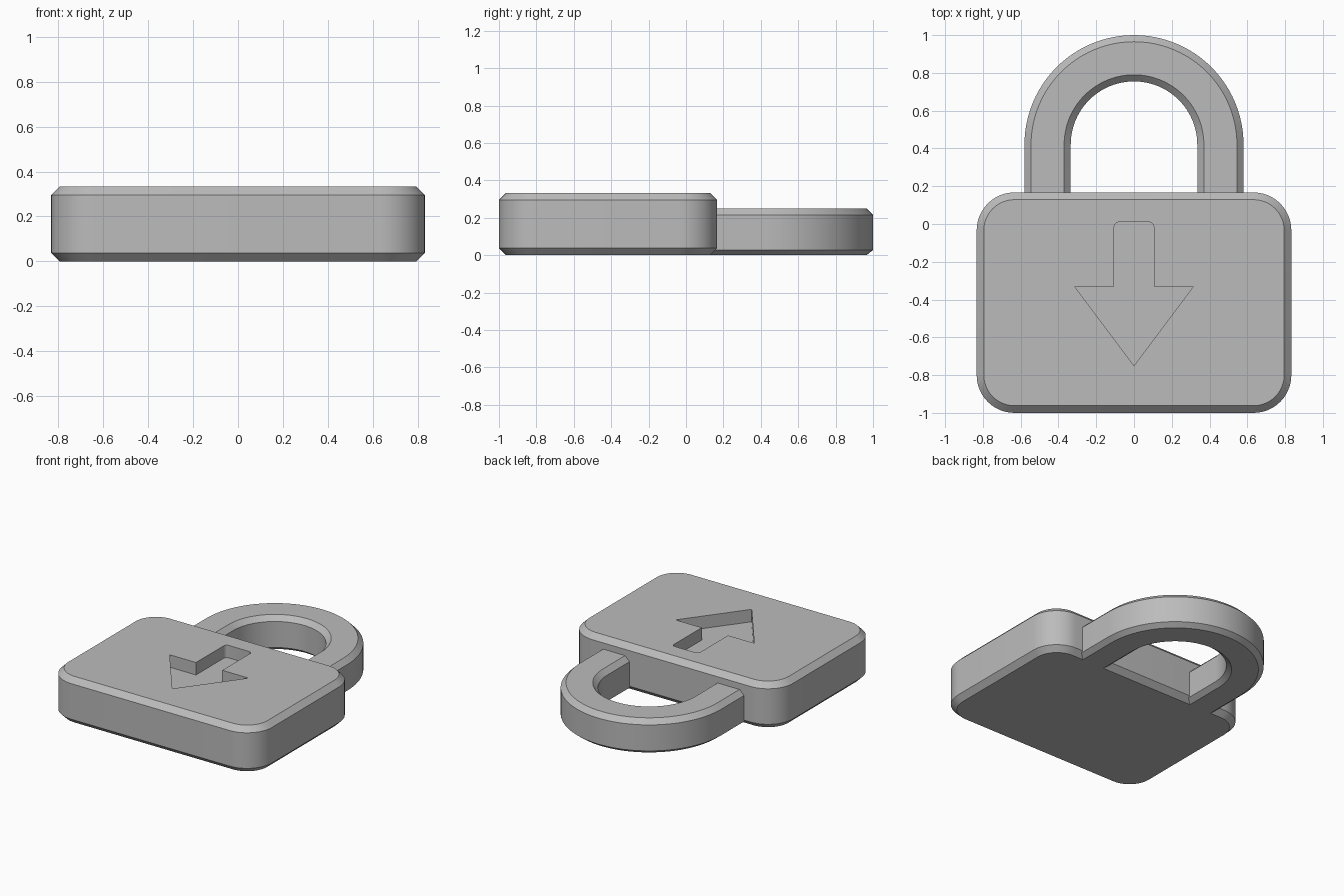
import bpy, bmesh, math

if "Cube" in bpy.data.objects:
    bpy.data.objects.remove(bpy.data.objects["Cube"])

grey = bpy.data.materials.new("plain_grey")
GREY = (0.5, 0.5, 0.5, 1)
grey.use_nodes = True
grey.diffuse_color = GREY
grey.node_tree.nodes["Principled BSDF"].inputs["Base Color"].default_value = GREY


def arc(cx, cy, r, start, end, steps):
    """Points along an arc, angles in degrees."""
    angles = [math.radians(start + (end - start) * i / steps) for i in range(steps + 1)]
    return [(cx + r * math.cos(a), cy + r * math.sin(a)) for a in angles]


def loft(name, rings, closed_section=True):
    """Skin equal-length closed rings of 3D points and cap both ends."""
    bm = bmesh.new()
    loops = [[bm.verts.new(p) for p in ring] for ring in rings]
    n = len(loops[0])
    for a, b in zip(loops, loops[1:]):
        for i in range(n):
            j = (i + 1) % n
            bm.faces.new((a[i], a[j], b[j], b[i]))
    bm.faces.new(loops[0])
    bm.faces.new(loops[-1])
    bmesh.ops.recalc_face_normals(bm, faces=bm.faces)
    mesh = bpy.data.meshes.new(name)
    bm.to_mesh(mesh)
    bm.free()
    mesh.materials.append(grey)
    obj = bpy.data.objects.new(name, mesh)
    bpy.context.collection.objects.link(obj)
    return obj


def activate(obj):
    bpy.ops.object.select_all(action='DESELECT')
    obj.select_set(True)
    bpy.context.view_layer.objects.active = obj


# Lock body: rounded rectangle with chamfered top and bottom rims
HALF_X, FRONT, BACK, HEIGHT, CORNER, RIM = 0.833, -1.0, 0.167, 0.333, 0.2, 0.038


def body_ring(z, inset):
    x, r = HALF_X - CORNER, CORNER - inset
    lo, hi = FRONT + CORNER, BACK - CORNER
    pts = (arc(x, lo, r, -90, 0, 12) + arc(x, hi, r, 0, 90, 12)
           + arc(-x, hi, r, 90, 180, 12) + arc(-x, lo, r, 180, 270, 12))
    return [(px, py, z) for px, py in pts]


body = loft("lock_body", [body_ring(0, RIM), body_ring(RIM, 0),
                          body_ring(HEIGHT - RIM, 0), body_ring(HEIGHT, RIM)])

# Arrow recess sunk into the top face
right_half = [(0.315, -0.33), (0.105, -0.33)] + arc(0.08, -0.015, 0.025, 0, 90, 5)
outline = [(0, -0.75)] + right_half + [(-x, y) for x, y in reversed(right_half)]
cutter = loft("arrow_cutter", [[(x, y, z) for x, y in outline]
                               for z in (HEIGHT - 0.09, HEIGHT + 0.1)])
cutter.hide_render = True
cut = body.modifiers.new("arrow_recess", 'BOOLEAN')
cut.operation = 'DIFFERENCE'
cut.solver = 'EXACT'
cut.object = cutter
activate(body)
bpy.ops.object.modifier_apply(modifier=cut.name)
bpy.data.objects.remove(cutter)

# Shackle: chamfered bar swept along a U-shaped path
OUTER, INNER, CENTRE_Y, LEG_Y, TOP = 0.58, 0.335, 0.42, 0.125, 0.25
EDGE, FOOT = 0.035, 0.027
section = [(INNER + EDGE, TOP), (OUTER - EDGE, TOP), (OUTER, TOP - EDGE), (OUTER, FOOT),
           (OUTER - EDGE, 0), (INNER + EDGE, 0), (INNER, FOOT), (INNER, TOP - EDGE)]
stations = [(1, 0, LEG_Y)]
stations += [(c, s, CENTRE_Y) for c, s in arc(0, 0, 1, 0, 180, 48)]
stations += [(-1, 0, LEG_Y)]
shackle = loft("shackle", [[(c * r, y + s * r, z) for r, z in section]
                           for c, s, y in stations])

for part in (body, shackle):
    activate(part)
    bpy.ops.object.shade_smooth_by_angle(angle=math.radians(30))
